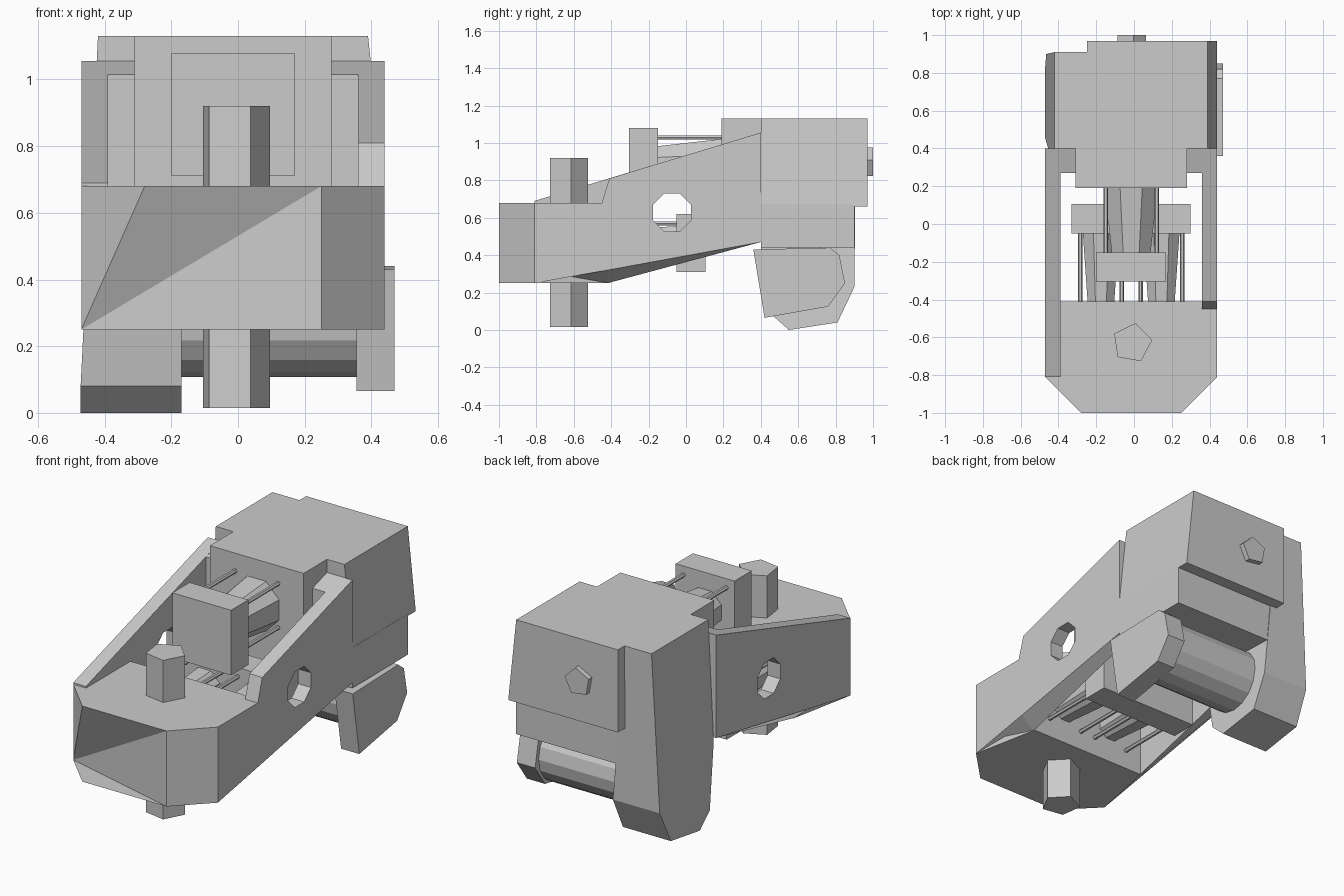
import bpy, bmesh, math
from mathutils import Matrix

if "Cube" in bpy.data.objects:
    bpy.data.objects.remove(bpy.data.objects["Cube"])


def mesh(name, verts, faces):
    bm = bmesh.new()
    vs = [bm.verts.new(v) for v in verts]
    for f in faces:
        bm.faces.new([vs[i] for i in f])
    bmesh.ops.recalc_face_normals(bm, faces=bm.faces)
    me = bpy.data.meshes.new(name)
    bm.to_mesh(me)
    bm.free()
    ob = bpy.data.objects.new(name, me)
    bpy.context.collection.objects.link(ob)
    return ob


def loft(name, a, b):
    """Solid between two matching rings of 3D points."""
    n = len(a)
    sides = [(i, (i + 1) % n, n + (i + 1) % n, n + i) for i in range(n)]
    return mesh(name, a + b, sides + [tuple(range(n)), tuple(range(n, 2 * n))])


def slab(name, prof, x0, x1, prof2=None):
    """Side-view (y, z) profile extruded along x."""
    return loft(name, [(x0, y, z) for y, z in prof], [(x1, y, z) for y, z in prof2 or prof])


def box(name, x0, x1, y0, y1, z0, z1):
    return slab(name, [(y0, z0), (y1, z0), (y1, z1), (y0, z1)], x0, x1)


def rod(name, axis, start, length, r0, r1=None, n=8, turn=0.0):
    """Straight or tapered rod along an axis from a start point."""
    def ring(off, r):
        pts = []
        for i in range(n):
            t = turn + 2 * math.pi * i / n
            u, v = r * math.cos(t), r * math.sin(t)
            d = {'X': (off, u, v), 'Y': (u, off, v), 'Z': (u, v, off)}[axis]
            pts.append(tuple(s + k for s, k in zip(start, d)))
        return pts
    return loft(name, ring(0, r0), ring(length, r0 if r1 is None else r1))


# Nose: tapered front with a folded-in left corner
front = [(-.28, -1), (.25, -1), (.44, -.81), (.36, -.41), (-.39, -.41), (-.47, -.81)]
mesh("nose", [(x, y, .68) for x, y in front] + [(x, y, .25) for x, y in front],
     [(0, 1, 2, 3, 4, 5), (7, 8, 9, 10, 11), (11, 6, 7), (5, 0, 11), (0, 1, 11),
      (1, 7, 11), (1, 2, 8), (1, 8, 7), (2, 3, 9, 8), (3, 4, 10, 9), (4, 5, 11, 10)])

# Side plates, lower outer edge bevelled, each with an octagonal hole
right_top = [(.40, .47), (.40, 1.055), (-.41, .81), (-.45, .68), (-.81, .68), (-.81, .25)]
left_top = [(.40, .47), (.40, 1.055), (-.81, .69), (-.81, .25)]
plates = [slab("right_plate", right_top + [(-.42, .25)], .36, .44, right_top + [(-.42, .32)]),
          slab("left_plate", left_top + [(-.42, .25)], -.39, -.47, left_top + [(-.42, .32)])]
cutter = rod("hole_cutter", 'X', (-.6, -.075, .628), 1.2, .11, turn=math.pi / 8)
cutter.hide_render = True
for p in plates:
    m = p.modifiers.new("hole", 'BOOLEAN')
    m.operation, m.solver, m.object = 'DIFFERENCE', 'EXACT', cutter
    bpy.context.view_layer.objects.active = p
    bpy.ops.object.modifier_apply(modifier="hole")
bpy.data.objects.remove(cutter)

# Inner flanges at the back of the plates
flange = [(.27, .44), (.40, .47), (.40, 1.055), (.27, 1.015)]
slab("left_flange", flange, -.40, -.31)
slab("right_flange", flange, .28, .37)

# Vertical pivot pin and small rear pin
rod("pivot_pin", 'Z', (-.01, -.63, .015), .905, .107, n=5, turn=math.radians(80))
rod("rear_pin", 'Y', (-.015, .95, .895), .05, .08, n=5, turn=math.radians(10))

# Rear housing: upper block with sloped right side, lower block, front neck
loft("rear_upper",
     [(-.25, .40, 1.13), (.39, .40, 1.13), (.44, .40, .66), (-.25, .40, .66)],
     [(-.25, .97, 1.13), (.39, .97, 1.13), (.44, .97, .66), (-.25, .97, .66)])
box("rear_lower", -.43, .44, .40, .90, .44, .67)
box("rear_neck", -.31, .28, .19, .41, .50, 1.13)

# Left column reaching the floor, outer face leaning out downwards
col = [(.40, 1.13), (.91, 1.13), (.90, .23), (.81, .04), (.55, 0), (.46, .08), (.40, .44)]
loft("left_column",
     [(-.42 - .052 * min(1, (1.13 - z) / 1.05), y, z) for y, z in col],
     [(-.25 if z > .5 else -.17, y, z) for y, z in col])

# Right foot plate and the axle drum between the feet
slab("right_foot", [(.36, .43), (.42, .065), (.76, .125), (.85, .25), (.82, .40), (.77, .44)], .355, .47)
rod("axle_drum", 'X', (-.20, .64, .285), .57, .178, n=16)

# Upper piston: end block, tapered barrel, four guide rods
box("upper_end_block", -.20, .17, -.305, -.15, .71, 1.08)
rod("upper_barrel", 'Y', (-.015, -.16, .88), .37, .11, .155, turn=math.pi / 8)
for x in (-.15, .12):
    for z in (.78, 1.03):
        rod("upper_guide_rod", 'Y', (x, -.16, z), .36, .012, n=6)

# Lower pistons: cross block, two barrels, guide rods into the nose
box("lower_cross_block", -.33, .30, -.05, .105, .31, .62)
for cx in (-.175, .145):
    rod("lower_barrel", 'Y', (cx, -.43, .46), .40, .075, .105, turn=math.pi / 8)
    for dx in (-.11, .11):
        for z in (.36, .57):
            rod("lower_guide_rod", 'Y', (cx + dx, -.43, z), .40, .012, n=6)
